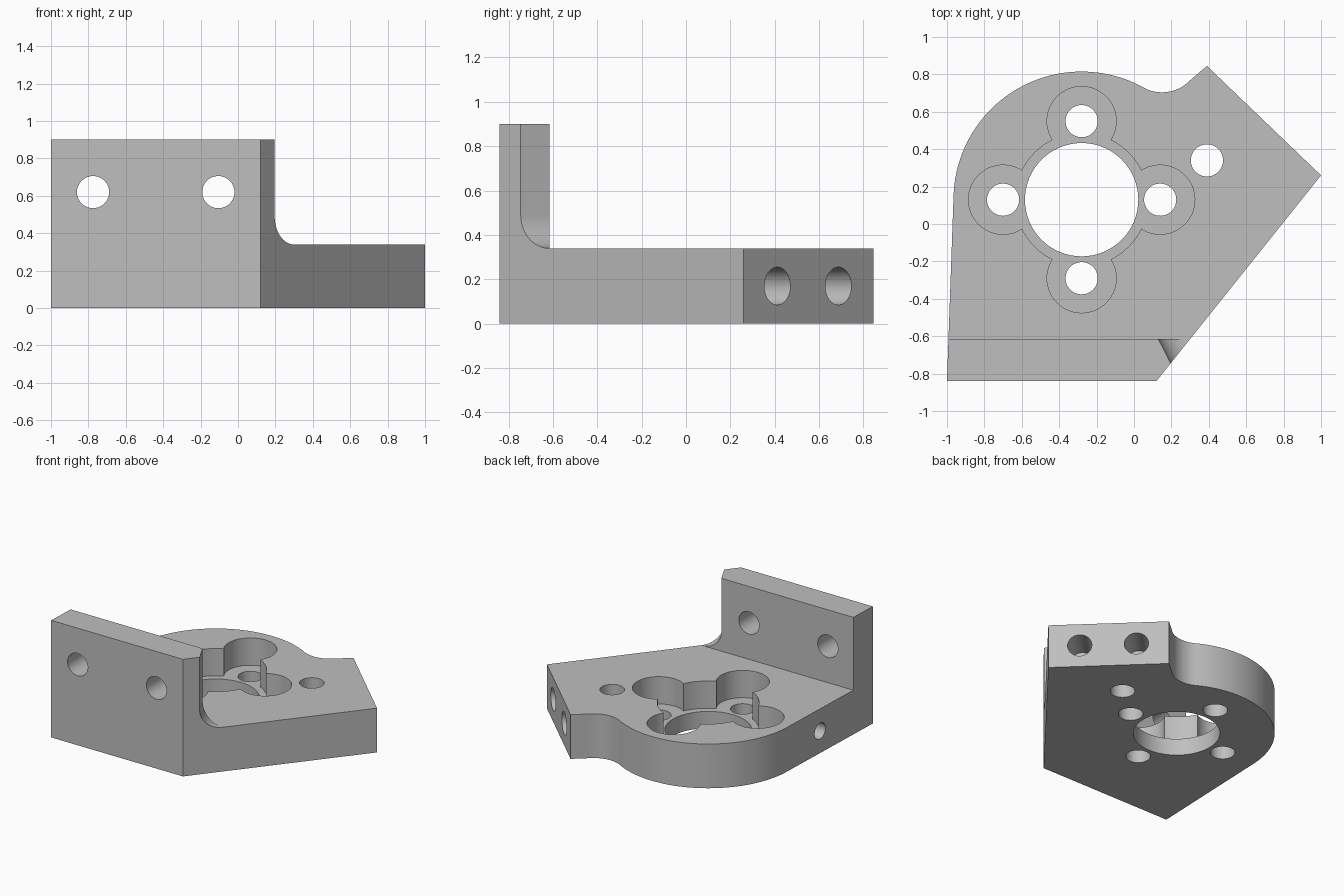
import bpy, bmesh, math
from mathutils import Vector

cube = bpy.data.objects.get("Cube")
if cube:
    bpy.data.objects.remove(cube, do_unlink=True)

# Single grey finish
grey = bpy.data.materials.new("machined grey")
grey.use_nodes = True
COLOUR = (0.52, 0.52, 0.52, 1)
grey.diffuse_color = COLOUR
grey.node_tree.nodes["Principled BSDF"].inputs["Base Color"].default_value = COLOUR


def loft(name, rings):
    """Closed solid through a stack of equal-length rings."""
    bm = bmesh.new()
    loops = [[bm.verts.new(p) for p in ring] for ring in rings]
    for low, high in zip(loops, loops[1:]):
        for i in range(len(low)):
            j = (i + 1) % len(low)
            bm.faces.new((low[i], low[j], high[j], high[i]))
    bm.faces.new(loops[0][::-1])
    bm.faces.new(loops[-1])
    bmesh.ops.recalc_face_normals(bm, faces=bm.faces)
    mesh = bpy.data.meshes.new(name)
    bm.to_mesh(mesh)
    bm.free()
    mesh.materials.append(grey)
    obj = bpy.data.objects.new(name, mesh)
    bpy.context.collection.objects.link(obj)
    return obj


def arc(cx, cy, r, start, end, steps):
    angles = [math.radians(start + (end - start) * i / steps) for i in range(steps + 1)]
    return [(cx + r * math.cos(a), cy + r * math.sin(a)) for a in angles]


def rod(name, start, end, r):
    """Round cutter between two points."""
    start, end = Vector(start), Vector(end)
    turn = (end - start).to_track_quat("Z", "Y")
    circle = [turn @ Vector((x, y, 0)) for x, y in arc(0, 0, r, 0, 360, 64)[:-1]]
    return loft(name, [[c + p for p in circle] for c in (start, end)])


def combine(target, tool, operation):
    tool.hide_render = True
    mod = target.modifiers.new("combine", "BOOLEAN")
    mod.operation, mod.solver, mod.object = operation, "EXACT", tool
    bpy.context.view_layer.objects.active = target
    bpy.ops.object.modifier_apply(modifier=mod.name)
    bpy.data.objects.remove(tool, do_unlink=True)


PLATE, TOP = 0.34, 0.9
FRONT, BACK = -0.84, -0.615
CX, CY = -0.28, 0.13
corner, tip, rear = Vector((0.12, FRONT)), Vector((1, 0.26)), Vector((0.39, 0.845))

# Base plate with a rounded motor end and a concave blend
outline = [(-1, FRONT), corner, tip, rear]
outline += arc(0.15, 0.911, 0.207, -43.8, -119, 20)
outline += arc(CX, CY, 0.685, 61, 178, 48)[1:]
bracket = loft("motor_bracket", [[(x, y, z) for x, y in outline] for z in (0, PLATE)])

# Upright wall, its end trimmed obliquely and blended down into the plate
slant = (tip - corner).normalized()
trim = Vector((-0.45, 0.89)).normalized()
across = Vector((trim.y, -trim.x))
start = corner + slant * ((-0.745 - FRONT) / slant.y)
R = 0.15


def wall_ring(offset, z):
    side = start + slant * (offset / slant.dot(across))
    back = side + trim * ((BACK - side.y) / trim.y)
    pts = [(-1, FRONT), corner, side, back, (-0.992, BACK)]
    return [(x, y, z) for x, y in pts]


rings = [wall_ring(R, 0.2)]
for i in range(17):
    a = math.pi / 2 * i / 16
    rings.append(wall_ring(R - R * math.sin(a), PLATE + R - R * math.cos(a)))
rings.append(wall_ring(0, TOP))
combine(bracket, loft("upright_wall", rings), "UNION")

# Central bore, with recess and four counterbored screw holes around it
FLOOR = 0.13


def drill(x, y, r, bottom=-0.1):
    combine(bracket, rod("drill", (x, y, bottom), (x, y, 0.5), r), "DIFFERENCE")


drill(CX, CY, 0.355, FLOOR)
for dx, dy in ((1, 0), (0, 1), (-1, 0), (0, -1)):
    drill(CX + 0.42 * dx, CY + 0.42 * dy, 0.185, FLOOR)
for dx, dy in ((1, 0), (0, 1), (-1, 0), (0, -1)):
    drill(CX + 0.42 * dx, CY + 0.42 * dy, 0.086)
drill(CX, CY, 0.303)
drill(0.39, 0.34, 0.086)

# Mounting holes through the wall
for x in (-0.775, -0.105):
    combine(bracket, rod("drill", (x, -1, 0.62), (x, -0.5, 0.62), 0.086), "DIFFERENCE")

# Blind holes in the angled rear face
edge = rear - tip
inward = Vector((-edge.y, edge.x)).normalized()
for t in (0.26, 0.73):
    p = tip + edge * t
    a, b = p - inward * 0.1, p + inward * 0.25
    combine(bracket, rod("drill", (*a, 0.17), (*b, 0.17), 0.085), "DIFFERENCE")

# Small blind hole in the left-hand edge
combine(bracket, rod("drill", (-1.1, -0.23, 0.17), (-0.7, -0.23, 0.17), 0.062), "DIFFERENCE")

# Smooth bores and blends, crisp edges
bpy.ops.object.select_all(action="DESELECT")
bracket.select_set(True)
bpy.context.view_layer.objects.active = bracket
bpy.ops.object.shade_smooth_by_angle(angle=math.radians(30))
